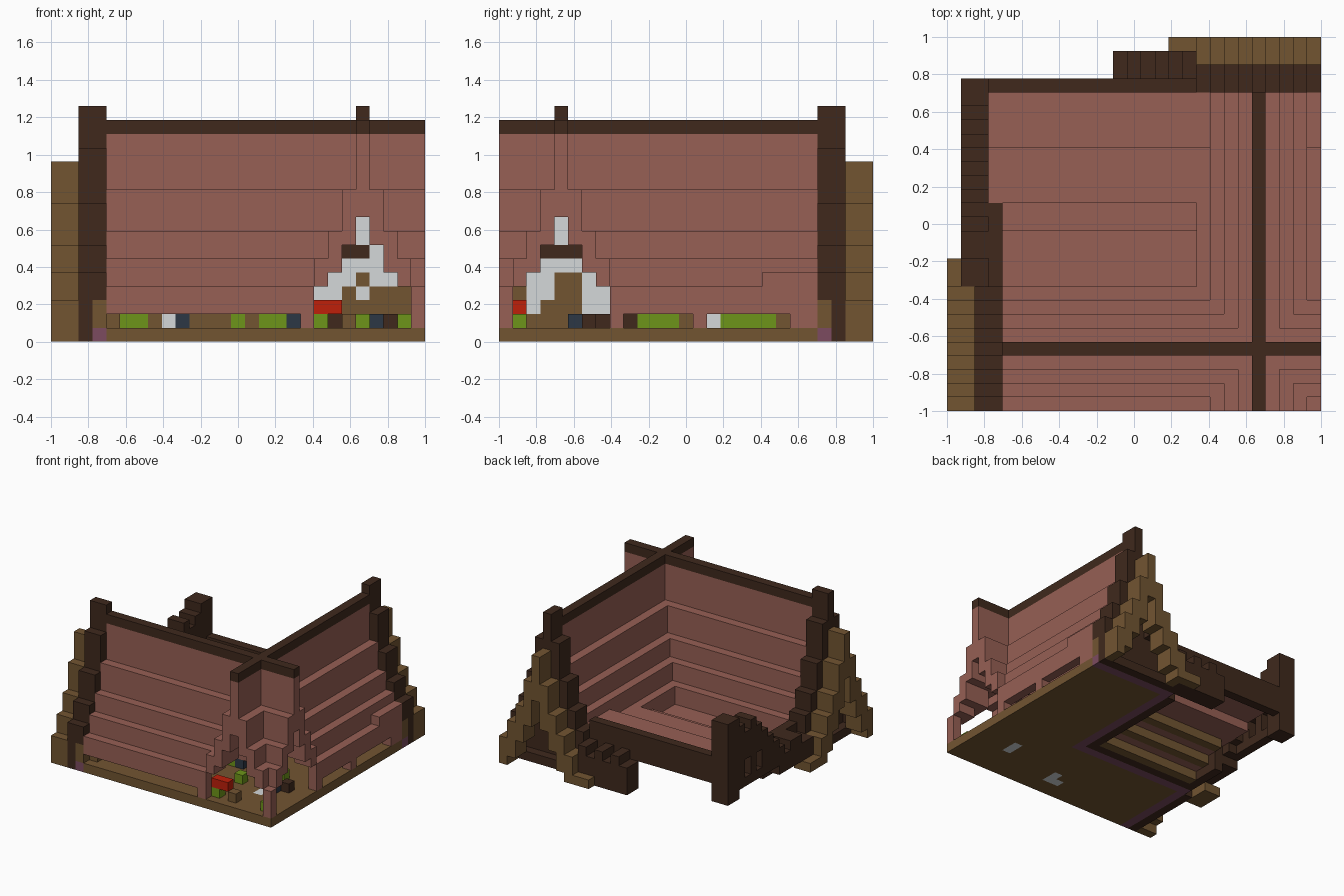
import bpy, bmesh

if "Cube" in bpy.data.objects:
    bpy.data.objects.remove(bpy.data.objects["Cube"])

N = 27
U = 2 / N          # edge of one block


def material(name, rgb):
    m = bpy.data.materials.new(name)
    m.use_nodes = True
    m.diffuse_color = (*rgb, 1)
    bsdf = next(n for n in m.node_tree.nodes if n.type == 'BSDF_PRINCIPLED')
    bsdf.inputs["Base Color"].default_value = (*rgb, 1)
    return m


PINK = material("clay_pink", (.308, .116, .089))
BROWN = material("earth_brown", (.168, .09, .031))
DARK = material("dark_timber", (.05, .022, .012))
GREEN = material("leaf_green", (.155, .3, .01))
WHITE = material("plaster_white", (.66, .69, .7))
NAVY = material("slate_navy", (.025, .038, .058))
RED = material("bright_red", (.52, .014, .003))
PURPLE = material("plum", (.2, .07, .115))


def box(x0, x1, y0, y1, z0, z1):
    """Cells of a block run, upper limits excluded."""
    return {(x, y, z) for x in range(x0, x1) for y in range(y0, y1) for z in range(z0, z1)}


def mirror(cells):
    """Swap the two wings across the diagonal."""
    return {(N - 1 - y, N - 1 - x, z) for x, y, z in cells}


def both(cells):
    return cells | mirror(cells)


def build(name, mat, cells):
    """Skin the exposed sides of a set of blocks."""
    bm = bmesh.new()
    verts = {}

    def vert(p):
        if p not in verts:
            verts[p] = bm.verts.new((p[0] * U - 1, p[1] * U - 1, p[2] * U))
        return verts[p]

    for c in sorted(cells):
        for axis in range(3):
            a, b = (axis + 1) % 3, (axis + 2) % 3
            for side in (0, 1):
                near = list(c)
                near[axis] += 2 * side - 1
                if tuple(near) in cells:
                    continue
                ring = []
                for s, t in ((0, 0), (1, 0), (1, 1), (0, 1)):
                    p = list(c)
                    p[axis] += side
                    p[a] += s
                    p[b] += t
                    ring.append(vert(tuple(p)))
                bm.faces.new(ring if side else ring[::-1])
    mesh = bpy.data.meshes.new(name)
    bm.to_mesh(mesh)
    bm.free()
    mesh.materials.append(mat)
    ob = bpy.data.objects.new(name, mesh)
    bpy.context.collection.objects.link(ob)


def arch(centre, y0, y1, bottoms, tops):
    """Stepped A-frame across x, clipped to the plot."""
    cells = set()
    for d, (lo, hi) in enumerate(zip(bottoms, tops)):
        for x in {centre - d, centre + d}:
            if x < N:
                cells |= box(x, x + 1, y0, y1, lo, hi)
    return cells


RIDGE = 22
TOP = [15, 11, 8, 6, 4]
LOW = [9, 7, 5, 4, 2]

# Stepped roof shell over the two crossing wings
roof = set()
for x in range(4, N):
    for y in range(23):
        steps = []
        if x >= 18:
            steps.append(abs(x - RIDGE))
        if y <= 8:
            steps.append(abs(y - 4))
        if steps:
            d = min(steps)
            roof |= box(x, x + 1, y, y + 1, LOW[d], TOP[d])
for x, y in ((18, 0), (26, 0), (26, 8)):          # corner pillars
    roof |= both(box(x, x + 1, y, y + 1, 1, 4))
roof |= box(26, 27, 19, 23, 2, 5) | box(26, 27, 21, 23, 1, 2)   # side bump
roof |= box(26, 27, 14, 15, 1, 2)
build("wing_roofs", PINK, roof)

build("ridge_beams", DARK, both(box(RIDGE, 23, 0, 23, 15, 16)))

# Lean-to roof in the inner corner, rising towards the back
shed = set()
for y0, y1, z in ((9, 13, 2), (13, 15, 3), (15, 19, 4), (19, 23, 5)):
    shed |= box(3, 19 if z > 3 else 18, y0, y1, z - 1, z)
build("lean_to_roof", PINK, shed - box(3, 4, 9, 15, 0, 5))
rafters = set()
for y, z in ((11, 0), (13, 1), (15, 2)):
    rafters |= box(4, 16, y, y + 1, z, z + 1)
build("lean_to_rafters", BROWN, rafters)

# Ground floor, with a few pale slabs, and its edging
slabs = box(22, 23, 4, 6, 0, 1) | box(14, 16, 2, 3, 0, 1) | box(15, 16, 3, 4, 0, 1)
build("floor", BROWN, both(box(4, N, 0, 9, 0, 1)) - slabs)
build("floor_slabs", WHITE, slabs)
build("floor_edging", PURPLE, both(box(17, N, 23, 24, 0, 1) | box(17, 18, 9, 23, 0, 1)))
build("inner_sill", DARK, both(box(16, 17, 10, 23, 0, 1) | box(18, N, 24, 25, 0, 1)))

# Gable frames with closed recessed walls
frame = arch(RIDGE, 23, 25, LOW[:4] + [1], [17, 14, 10, 7, 5])
frame |= arch(RIDGE, 23, 24, [1] * 4, LOW[:4])
blocks = box(26, 27, 23, 24, 1, 3)
build("gable_frames", DARK, both(frame - blocks))
build("gable_corner_blocks", BROWN, both(blocks))

# Timber surround of the lean-to: back wall, stepped end blocks, side tower
timber = box(1, 18, 23, 24, 3, 6) | box(1, 3, 22, 24, 1, 7) | box(3, 4, 9, 15, 0, 4)
for x, top in zip(range(12, 18), (3, 4, 3, 4, 3, 4)):
    timber |= box(x, x + 1, 24, 26, 0, top)
for i, top in enumerate((3, 3, 4, 4, 3, 4, 5, 6, 7, 8, 9, 8, 9, 10, 10)):
    y = 9 + i
    timber |= box(1, 3, y, y + 1, max(top - 3, 1), top)
    if y % 2:
        timber |= box(1, 2, y, y + 1, 2, top)
timber |= box(1, 2, 9, 24, 2, 3)
build("lean_to_timbers", DARK, timber)

# Outer stepped thatch, kept clear of the end blocks
thatch = both(arch(RIDGE, 25, 27, [8, 5, 3, 1, 0, 0, 0], [13, 10, 7, 5, 3, 1, 1]))
build("gable_thatch", BROWN, thatch - timber)

# Inner gable walls with lintels and doors
wall = arch(RIDGE, 22, 23, [1] * 4, LOW[:4])
back_door = (box(21, 26, 22, 23, 1, 3) | box(23, 26, 22, 23, 3, 4)
             | box(21, 22, 22, 23, 3, 4) | box(22, 23, 22, 23, 4, 5))
back_lintel = box(21, 23, 22, 23, 6, 7)
side_door = (box(4, 5, 4, 6, 1, 5) | box(4, 5, 2, 5, 1, 2) | box(4, 5, 3, 4, 1, 3)
             | box(4, 5, 1, 2, 1, 4))
side_lintel = box(4, 5, 3, 6, 6, 7)
doors = back_door | side_door
lintels = back_lintel | side_lintel
build("plaster_walls", WHITE, both(wall) - doors - lintels)
build("doors", BROWN, doors)
build("door_lintels", DARK, lintels)

# Small blocks stored along the inner edges and around the crossing
paint = {"b": BROWN, "g": GREEN, "w": WHITE, "n": NAVY, "d": DARK, "r": RED}
goods = {k: set() for k in paint}
for i, k in enumerate("bggbwnbbbgbggn"):
    goods[k].add((4 + i, 8, 1))
for i, k in enumerate("dgggb.wggggb"):
    if k in goods:
        goods[k].add((18, 9 + i, 1))
for k, x, y, z in (("r", 19, 1, 2), ("r", 20, 1, 2), ("g", 19, 1, 1), ("d", 20, 7, 1),
                   ("b", 21, 1, 1), ("g", 22, 8, 1), ("n", 23, 5, 1),
                   ("d", 24, 6, 1), ("g", 25, 1, 1), ("g", 19, 5, 1)):
    goods[k].add((x, y, z))
names = {"b": "crates", "g": "plants", "w": "pots", "n": "slate_blocks",
         "d": "stools", "r": "red_blocks"}
for k, cells in goods.items():
    build(names[k], paint[k], cells)
